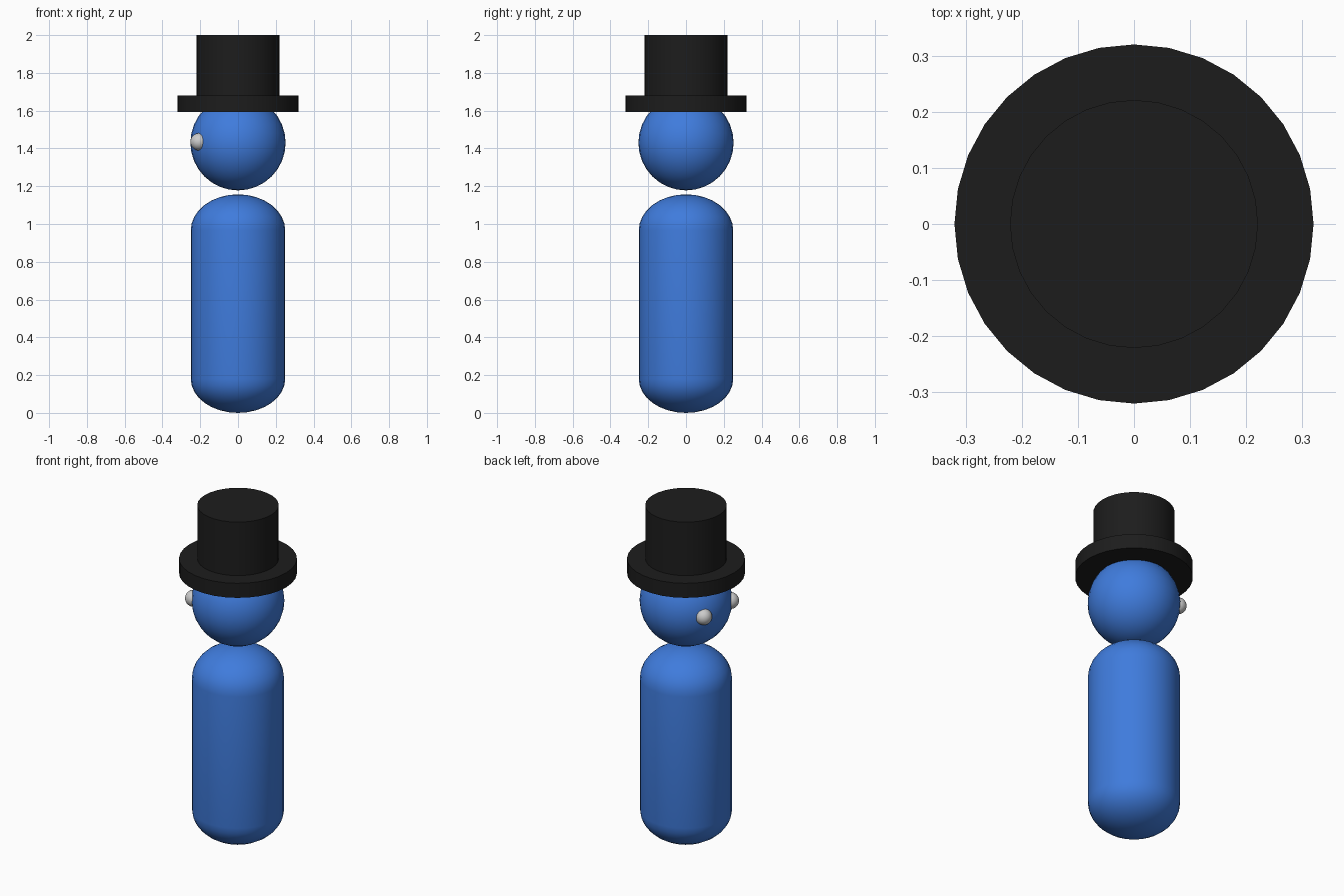
import bpy, bmesh, math

if "Cube" in bpy.data.objects:
    bpy.data.objects.remove(bpy.data.objects["Cube"])


def material(name, rgb):
    m = bpy.data.materials.new(name)
    m.diffuse_color = (*rgb, 1)
    m.use_nodes = True
    m.node_tree.nodes["Principled BSDF"].inputs["Base Color"].default_value = m.diffuse_color
    return m


BLUE = material("blue", (0.05, 0.2, 0.72))
BLACK = material("black", (0.012, 0.012, 0.012))
WHITE = material("white", (0.8, 0.8, 0.8))


def finish(name, mat, angle=35):
    o = bpy.context.object
    o.name = name
    o.data.materials.append(mat)
    bpy.ops.object.shade_smooth_by_angle(angle=math.radians(angle))
    return o


def ball(name, loc, r, mat, seg=32, rings=16):
    bpy.ops.mesh.primitive_uv_sphere_add(segments=seg, ring_count=rings, radius=r, location=loc)
    return finish(name, mat, 60)


def disc(name, r, z0, z1, mat):
    bpy.ops.mesh.primitive_cylinder_add(vertices=32, radius=r, depth=z1 - z0,
                                        location=(0, 0, (z0 + z1) / 2))
    return finish(name, mat)


# Body: capsule with flattened domes, made by moving sphere halves apart
R, CAP_LOW, CAP_HIGH, TOP = 0.25, 0.18, 0.19, 1.157
bpy.ops.mesh.primitive_uv_sphere_add(segments=32, ring_count=16, radius=R)
me = bpy.context.object.data
bm = bmesh.new()
bm.from_mesh(me)
equator = [e for e in bm.edges if all(abs(v.co.z) < 1e-5 for v in e.verts)]
extra = bmesh.ops.split_edges(bm, edges=equator)
lower = {v for f in bm.faces if f.calc_center_median().z < 0 for v in f.verts}
for v in bm.verts:
    if v in lower:
        v.co.z = CAP_LOW + v.co.z * CAP_LOW / R
    else:
        v.co.z = TOP - CAP_HIGH + v.co.z * CAP_HIGH / R
bmesh.ops.bridge_loops(bm, edges=[e for e in bm.edges if e.is_boundary])
bmesh.ops.recalc_face_normals(bm, faces=bm.faces)
bm.to_mesh(me)
bm.free()
finish("body", BLUE, 60)

# Head
ball("head", (0, 0, 1.43), 0.252, BLUE)

# Eyes, looking towards -x
for side, y in (("front", -0.127), ("back", 0.127)):
    ball("eye_" + side, (-0.206, y, 1.435), 0.046, WHITE)

# Hat
disc("hat_brim", 0.32, 1.593, 1.68, BLACK)
disc("hat_crown", 0.221, 1.66, 2.0, BLACK)
